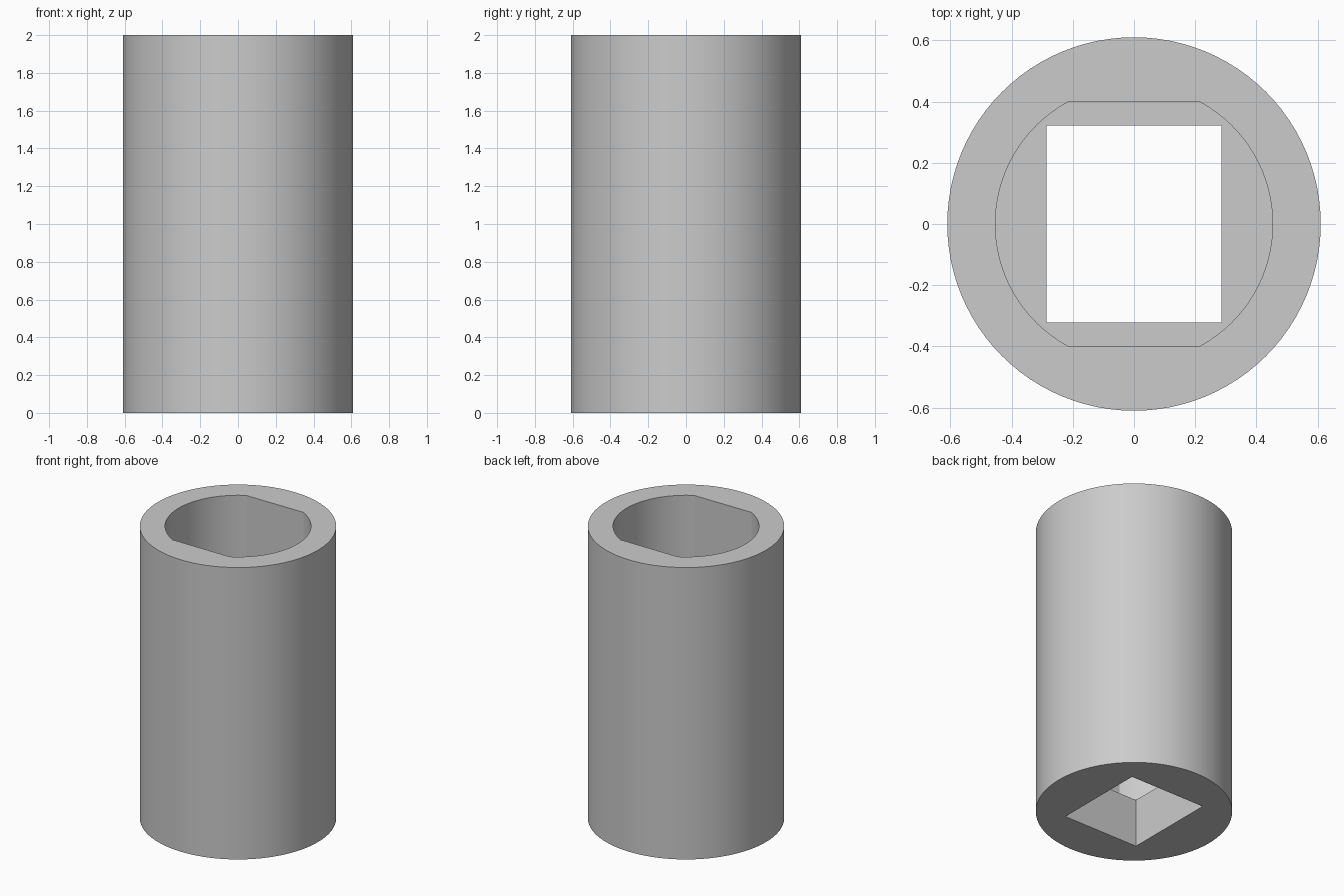
import bpy
import bmesh
from math import cos, sin, pi, asin, radians

cube = bpy.data.objects.get("Cube")
if cube:
    bpy.data.objects.remove(cube, do_unlink=True)

HEIGHT, LEDGE = 2.0, 0.33
OUTER_R, BORE_R, FLAT_Y = 0.61, 0.453, 0.398
SLOT_X, SLOT_Y = 0.286, 0.322

grey = bpy.data.materials.new("plain grey")
grey.use_nodes = True
colour = (0.6, 0.6, 0.6, 1)
grey.diffuse_color = colour
grey.node_tree.nodes["Principled BSDF"].inputs["Base Color"].default_value = colour


def arc(radius, start, end, steps):
    angles = [start + (end - start) * i / steps for i in range(steps + 1)]
    return [(radius * cos(a), radius * sin(a)) for a in angles]


# Cross-sections: round outside, bore with two flats, rectangular slot
outer = arc(OUTER_R, 0, 2 * pi, 96)[:-1]
half = asin(FLAT_Y / BORE_R)
bore = arc(BORE_R, -half, half, 32) + arc(BORE_R, pi - half, pi + half, 32)
slot = [(SLOT_X, SLOT_Y), (-SLOT_X, SLOT_Y), (-SLOT_X, -SLOT_Y), (SLOT_X, -SLOT_Y)]

bm = bmesh.new()


def ring(points, z):
    verts = [bm.verts.new((x, y, z)) for x, y in points]
    edges = [bm.edges.new((v, verts[i - 1])) for i, v in enumerate(verts)]
    return verts, edges


def wall(points, z0, z1):
    """Extrude a closed outline; return its lower and upper edge loops."""
    (low, low_edges), (high, high_edges) = ring(points, z0), ring(points, z1)
    for i in range(len(points)):
        bm.faces.new((low[i - 1], low[i], high[i], high[i - 1]))
    return low_edges, high_edges


# Sleeve side, bore wall and slot wall
outer_low, outer_high = wall(outer, 0, HEIGHT)
bore_low, bore_high = wall(bore, LEDGE, HEIGHT)
slot_low, slot_high = wall(slot, 0, LEDGE)

# Top rim, inner ledge and base, each a flat face with a hole
for a, b in ((outer_high, bore_high), (bore_low, slot_high), (outer_low, slot_low)):
    bmesh.ops.triangle_fill(bm, edges=a + b, use_beauty=True, normal=(0, 0, 1))
bmesh.ops.recalc_face_normals(bm, faces=bm.faces)

mesh = bpy.data.meshes.new("sleeve")
bm.to_mesh(mesh)
bm.free()
mesh.materials.append(grey)
sleeve = bpy.data.objects.new("sleeve", mesh)
bpy.context.collection.objects.link(sleeve)
bpy.context.view_layer.objects.active = sleeve
sleeve.select_set(True)
bpy.ops.object.shade_smooth_by_angle(angle=radians(20))
